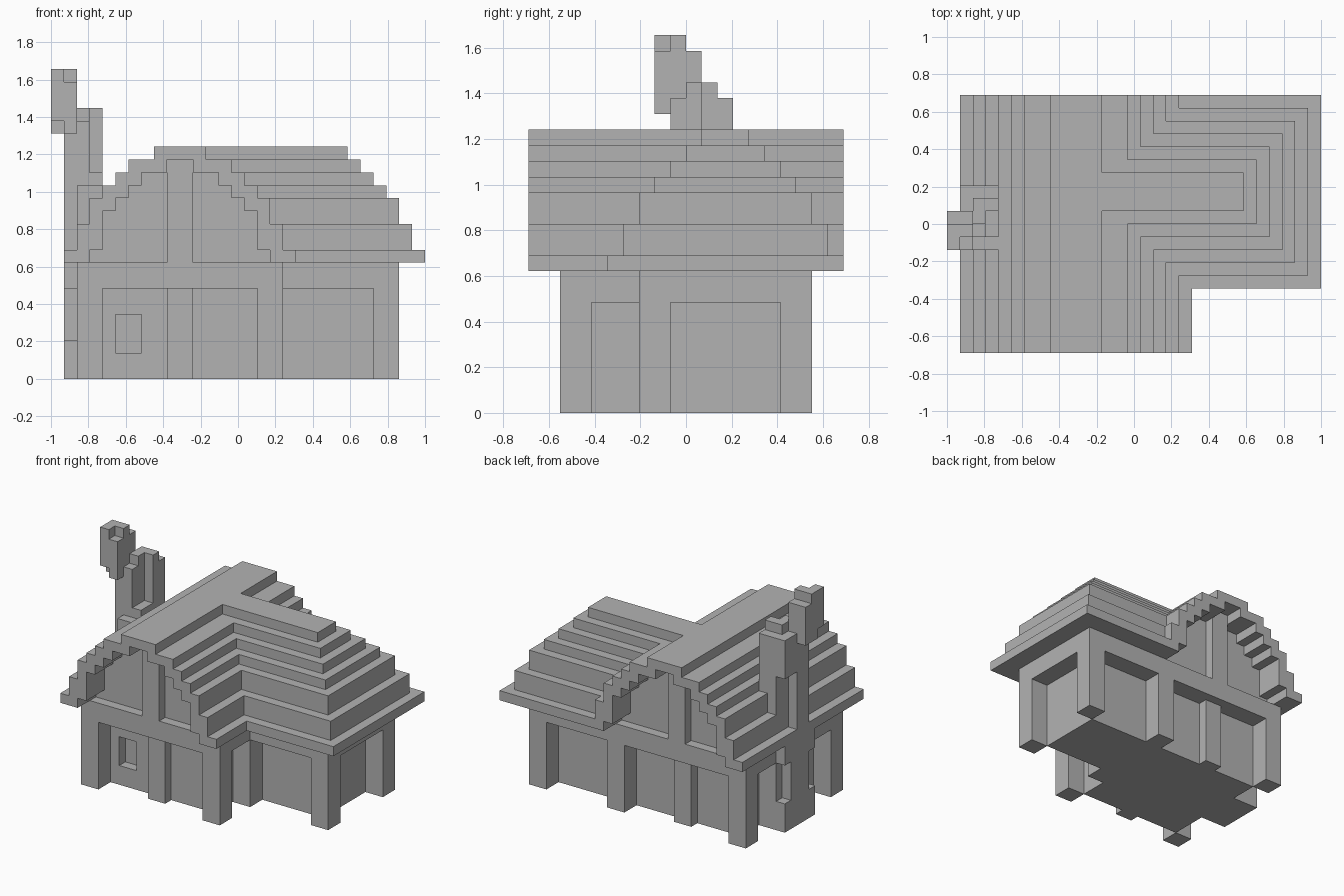
import bpy
import bmesh
from mathutils import Vector

default_cube = bpy.data.objects.get("Cube")
if default_cube:
    bpy.data.objects.remove(default_cube, do_unlink=True)

# The house sits on a block grid, 29 blocks long
BLOCK = 2 / 29
ORIGIN = Vector((-1, -10 * BLOCK, 0))

stone_grey = bpy.data.materials.new("stone_grey")
stone_grey.use_nodes = True
grey = (0.45, 0.45, 0.45, 1)
stone_grey.diffuse_color = grey
stone_grey.node_tree.nodes["Principled BSDF"].inputs["Base Color"].default_value = grey


def build(name, boxes):
    """Make one object from boxes, each given as x, y and z ranges in blocks."""
    bm = bmesh.new()
    for ranges in boxes:
        low, high = (Vector(corner) for corner in zip(*ranges))
        cube = bmesh.ops.create_cube(bm, size=1)
        for vert in cube["verts"]:
            unit = vert.co + Vector((0.5, 0.5, 0.5))
            spot = Vector(a + (b - a) * t for a, b, t in zip(low, high, unit))
            vert.co = ORIGIN + spot * BLOCK
    mesh = bpy.data.meshes.new(name)
    bm.to_mesh(mesh)
    bm.free()
    mesh.materials.append(stone_grey)
    obj = bpy.data.objects.new(name, mesh)
    bpy.context.collection.objects.link(obj)
    return obj


WALL_TOP, BEAM_BOTTOM = 9, 7
low_wall = (0, BEAM_BOTTOM)
beam = (BEAM_BOTTOM, WALL_TOP)

# Recessed walls, with a shallow window niche in the front
build("main_walls", [((4, 16), (5, 16), low_wall),
                     ((4, 5), (4, 5), low_wall),
                     ((7, 16), (4, 5), low_wall),
                     ((5, 7), (4, 5), (0, 2)),
                     ((5, 7), (4, 5), (5, BEAM_BOTTOM))])
build("wing_walls", [((15, 25), (9, 16), low_wall)])

# Timber band resting on the posts
build("main_beam", [((2, 18), (2, 18), beam)])
build("wing_beam", [((17, 27), (7, 18), beam)])

# Corner posts, two blocks square
post_spots = [(2, 2), (16, 2), (2, 16), (16, 16), (16, 7), (25, 7), (25, 16)]
build("corner_posts", [((x, x + 2), (y, y + 2), low_wall) for x, y in post_spots])
build("middle_posts", [((9, 11), (y, y + 1), low_wall) for y in (3, 16)])

# Main roof: bottom, top, outer half width, inner half width
MIDDLE = 10
courses = [(9, 10, 9, 7), (10, 12, 8, 6), (12, 13, 7, 6), (13, 14, 7, 5),
           (14, 15, 6, 4), (15, 16, 5, 3), (16, 17, 4, 1), (17, 18, 2, 0)]
roof, gable = [], []
for bottom, top, outer, inner in courses:
    for side in (-1, 1):
        span = sorted((MIDDLE + side * outer, MIDDLE + side * inner))
        roof.append((span, (0, 20), (bottom, top)))
    if inner:
        gable.append(((MIDDLE - inner, MIDDLE + inner), (3, 17), (bottom, top)))
build("main_roof", roof)
build("gable_walls", gable)
build("gable_posts", [((9, 11), (y, y + 1), (WALL_TOP, 17)) for y in (2, 17)])

# Wing roof: the same courses, hipped at the end
wing_roof = []
steps = sorted({outer for _, _, outer, _ in courses}, reverse=True)
for step, outer in enumerate(steps):
    levels = [c for c in courses if c[2] == outer]
    wing_roof.append(((MIDDLE + outer - 1, 29 - step), (5 + step, 20 - step),
                      (levels[0][0], levels[-1][1])))
build("wing_roof", wing_roof)

# Rough chimney stack against the side wall
build("chimney_base", [((1, 4), (8, 13), (0, 3)),
                       ((1, 4), (9, 12), (3, 7)),
                       ((2, 4), (8, 13), (3, 15)),
                       ((1, 2), (8, 13), (7, 10))])
build("chimney_stack", [((1, 3), (9, 11), (10, 20)),
                        ((1, 4), (11, 13), (16, 20)),
                        ((2, 4), (11, 13), (10, 16)),
                        ((3, 4), (9, 11), (14, 16)),
                        ((2, 3), (10, 12), (20, 21)),
                        ((3, 4), (11, 12), (20, 21))])

# Smoke puff above the chimney
build("smoke", [((0, 2), (9, 10), (19, 24)),
                ((0, 2), (10, 11), (19, 23)),
                ((0, 1), (8, 9), (20, 24)),
                ((1, 2), (8, 9), (19, 23))])
